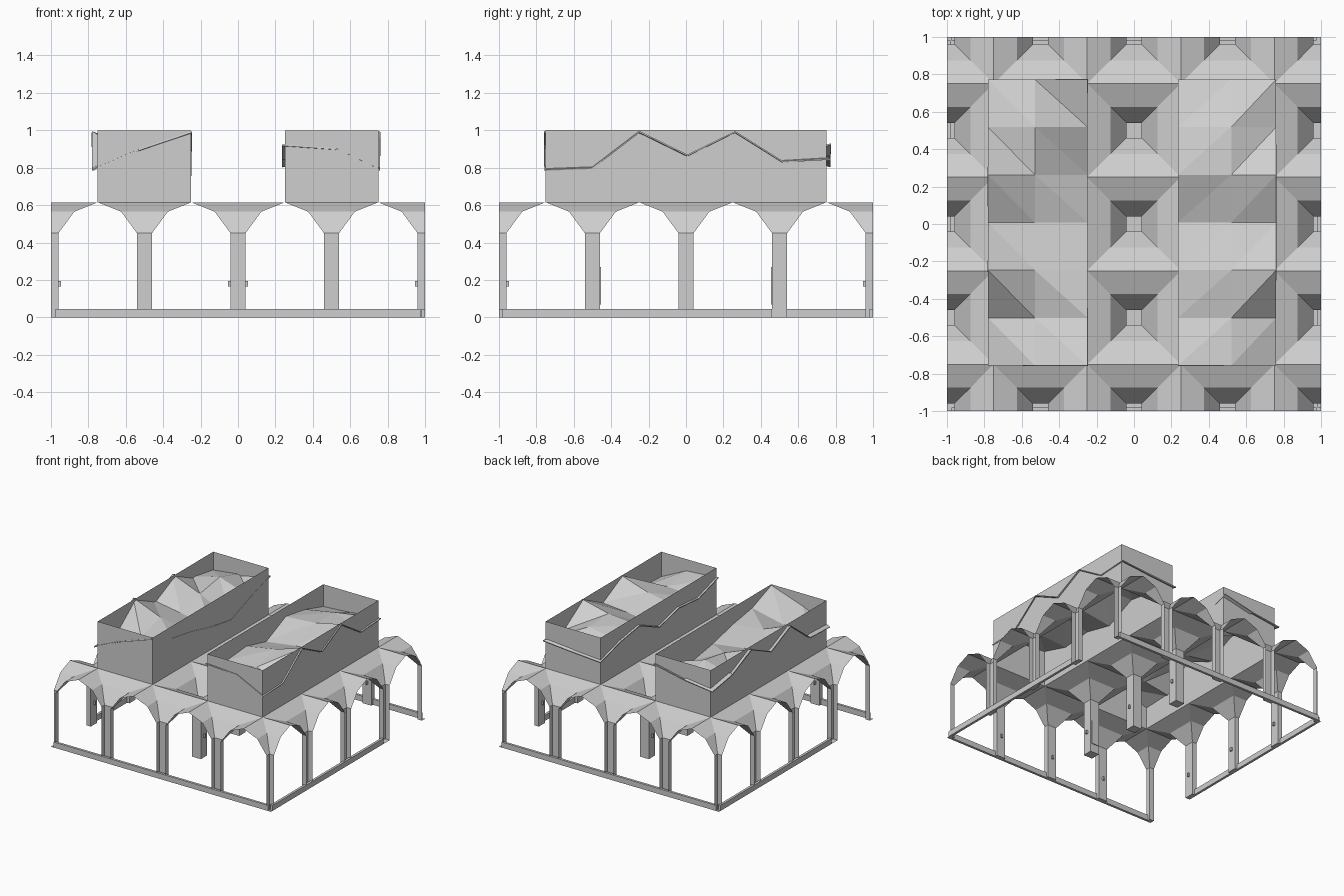
import bpy
import bmesh

cube = bpy.data.objects.get("Cube")
if cube:
    bpy.data.objects.remove(cube)

grey = bpy.data.materials.new("pale grey")
grey.use_nodes = True
GREY = (0.62, 0.62, 0.62, 1)
grey.diffuse_color = GREY
grey.node_tree.nodes["Principled BSDF"].inputs["Base Color"].default_value = GREY

EAVES = 0.615
HALF = 0.04


def make(name, bm):
    mesh = bpy.data.meshes.new(name)
    bm.to_mesh(mesh)
    bm.free()
    mesh.materials.append(grey)
    obj = bpy.data.objects.new(name, mesh)
    bpy.context.collection.objects.link(obj)
    return obj


def box(name, low, high):
    bm = bmesh.new()
    bmesh.ops.create_cube(bm, size=1)
    for v in bm.verts:
        v.co = [b if c > 0 else a for a, b, c in zip(low, high, v.co)]
    return make(name, bm)


def plate(name, centre, size):
    return box(name, [c - s / 2 for c, s in zip(centre, size)],
               [c + s / 2 for c, s in zip(centre, size)])


def clamp(v):
    return max(-1, min(1, v))


# Square column flaring into a faceted vault, cut open at the outer boundary
def vaulted_column(name, cx, cy):
    bm = bmesh.new()
    rings = []
    for h, z in ((HALF, 0), (HALF, 0.45), (0.125, 0.565), (0.25, EAVES)):
        rings.append([bm.verts.new((clamp(cx + sx * h), clamp(cy + sy * h), z))
                      for sx, sy in ((-1, -1), (1, -1), (1, 1), (-1, 1))])
    bm.faces.new(rings[0][::-1])
    for low, high in zip(rings, rings[1:]):
        for i in range(4):
            j = (i + 1) % 4
            quad = (low[i], low[j], high[j], high[i])
            on_edge = any(all(abs(v.co[a]) > 0.999 for v in quad) for a in (0, 1))
            if not on_edge:
                bm.faces.new(quad)
    return make(name, bm)


# Small sockets on the column faces
def socket(x, y, dx, dy):
    off = HALF + 0.007
    plate("socket", (x + dx * off, y + dy * off, 0.18),
          (0.014, 0.014, 0.028))


steps = (-1, -0.5, 0, 0.5, 1)
for x in steps:
    for y in steps:
        if abs(x) == 0.5 and abs(y) < 1:
            continue
        vaulted_column("vaulted_column", x, y)
        if abs(y) == 1 and abs(x) < 1:
            socket(x, y, 0, -y)
        elif abs(x) == 1 and abs(y) < 1:
            socket(x, y, -x, 0)
        elif x == 0:
            socket(x, y, 1, 0)
            socket(x, y, -1, 0)

# Ground rails, each long side leaving one bay open
for s in (-1, 1):
    plate("end_rail", (0, s * 0.99, 0.0225), (1.95, 0.02, 0.045))
    plate("side_rail", (s * 0.99, -s * 0.26, 0.0225), (0.02, 1.44, 0.045))
    plate("service_panel", (0, s * (0.5 - HALF - 0.003), 0.17), (0.06, 0.006, 0.2))


# Open-topped rectangular light shafts
def shaft(name, cx):
    bm = bmesh.new()
    corners = [(cx + sx * 0.25, sy * 0.75)
               for sx, sy in ((-1, -1), (1, -1), (1, 1), (-1, 1))]
    low = [bm.verts.new((x, y, EAVES)) for x, y in corners]
    high = [bm.verts.new((x, y, 1)) for x, y in corners]
    for i in range(4):
        j = (i + 1) % 4
        bm.faces.new((low[i], low[j], high[j], high[i]))
    return make(name, bm)


# Folded roof sheet, split along one diagonal direction
def folded_roof(name, xs, heights, rising):
    bm = bmesh.new()
    rows = []
    for r, row in enumerate(heights):
        y = -0.757 + r * 0.255
        rows.append([bm.verts.new((x, y, z)) for x, z in zip(xs, row)])
    for front, back in zip(rows, rows[1:]):
        for i in range(2):
            a, b, c, d = front[i], front[i + 1], back[i + 1], back[i]
            tris = ((a, b, c), (a, c, d)) if rising else ((a, b, d), (b, c, d))
            for t in tris:
                bm.faces.new(t)
    obj = make(name, bm)
    thick = obj.modifiers.new("thickness", "SOLIDIFY")
    thick.thickness = 0.008
    return obj


shaft("right_shaft", -0.5)
shaft("left_shaft", 0.5)

folded_roof("left_folded_roof", (0.235, 0.52, 0.76), (
    (0.925, 0.905, 0.79),
    (0.85, 0.87, 0.80),
    (0.87, 0.92, 0.995),
    (0.81, 0.85, 0.87),
    (0.92, 0.94, 0.995),
    (0.88, 0.93, 0.835),
    (0.81, 0.83, 0.85)), True)

folded_roof("right_folded_roof", (-0.78, -0.53, -0.248), (
    (0.79, 0.90, 0.995),
    (0.80, 0.84, 0.90),
    (0.995, 0.90, 0.86),
    (0.88, 0.84, 0.80),
    (0.995, 0.90, 0.76),
    (0.88, 0.94, 0.85),
    (0.84, 0.87, 0.93)), False)
